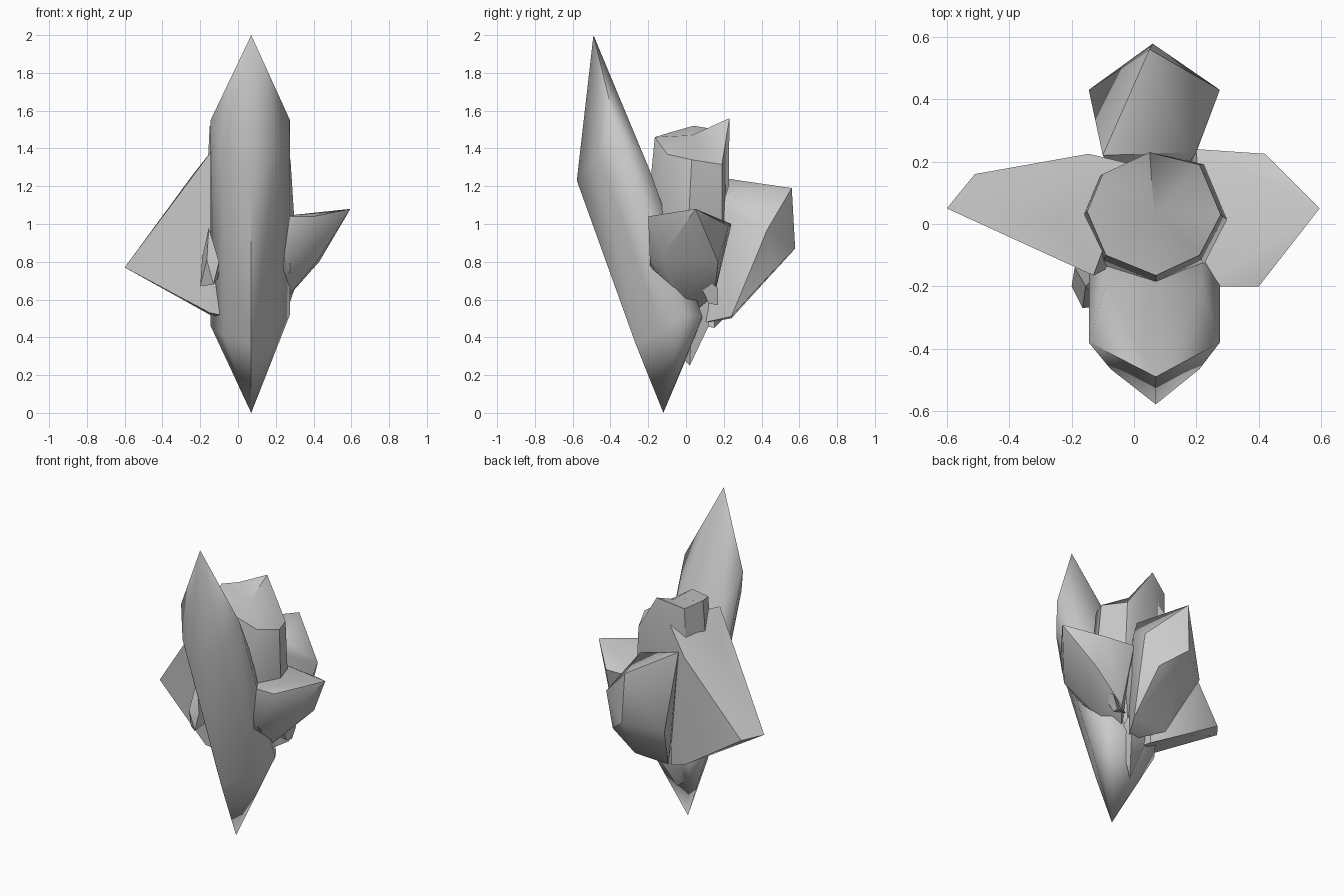
import bpy, bmesh, math


def finish(name, bm, smooth=40):
    bmesh.ops.recalc_face_normals(bm, faces=bm.faces)
    mesh = bpy.data.meshes.new(name)
    bm.to_mesh(mesh)
    bm.free()
    obj = bpy.data.objects.new(name, mesh)
    bpy.context.collection.objects.link(obj)
    bpy.ops.object.select_all(action='DESELECT')
    obj.select_set(True)
    bpy.context.view_layer.objects.active = obj
    bpy.ops.object.shade_smooth_by_angle(angle=math.radians(smooth))
    return obj


def prism(name, outline, low_z, lean, tip, tail, spread=1.0, centre=(0, 0), cap=False, smooth=40):
    """Leaning crystal: outline holds the upper corners, low_z the matching lower heights."""
    bm = bmesh.new()
    high = [bm.verts.new(p) for p in outline]
    low = []
    for (x, y, z), lz in zip(outline, low_z):
        low.append(bm.verts.new((centre[0] + (x - centre[0]) * spread,
                                 centre[1] + (y - centre[1]) * spread + lean * (lz - z), lz)))
    n = len(outline)
    peak, base = bm.verts.new(tip), bm.verts.new(tail)
    for i in range(n):
        j = (i + 1) % n
        bm.faces.new((low[i], low[j], high[j], high[i]))
        bm.faces.new((high[i], high[j], peak))
        bm.faces.new((low[j], low[i], base))
    return finish(name, bm, smooth)


def shard(name, points):
    """Faceted crystal wrapped around a few corner points."""
    bm = bmesh.new()
    for p in points:
        bm.verts.new(p)
    res = bmesh.ops.convex_hull(bm, input=bm.verts)
    loose = {g for g in res['geom_interior'] + res['geom_unused']
             if isinstance(g, bmesh.types.BMVert)}
    bmesh.ops.delete(bm, geom=list(loose), context='VERTS')
    return finish(name, bm)


# Tall five-sided front crystal leaning forward, pointed at both ends
prism("front_crystal",
      [(0.07, -0.578, 1.23), (0.21, -0.465, 1.37), (0.275, -0.38, 1.55), (0.215, -0.19, 1.28),
       (-0.09, -0.19, 1.28), (-0.145, -0.38, 1.55), (-0.075, -0.465, 1.37)],
      (0.37, 0.44, 0.52, 0.51, 0.50, 0.46, 0.41), -0.36,
      tip=(0.07, -0.49, 2.0), tail=(0.07, -0.12, 0.0), smooth=85)

# Upright centre crystal with a slanted top, widening downward
prism("centre_crystal",
      [(0.07, -0.165, 1.46), (0.21, -0.10, 1.37), (0.278, 0.03, 1.34), (0.21, 0.19, 1.315),
       (0.05, 0.23, 1.56), (-0.10, 0.16, 1.50), (-0.15, 0.04, 1.52), (-0.09, -0.10, 1.48)],
      (0.85,) * 8, 0.05, tip=(0.065, 0.03, 1.47), tail=(0.05, 0.02, 0.4),
      spread=1.15, centre=(0.07, 0.033))

# Back crystal leaning backward
shard("back_crystal", [
    (0.05, 0.56, 1.19), (0.06, 0.578, 0.87), (0.275, 0.43, 0.97), (-0.145, 0.43, 0.81),
    (0.20, 0.23, 1.07), (0.17, 0.23, 1.17), (-0.10, 0.22, 1.24), (0.20, 0.47, 0.76),
    (0.20, 0.24, 0.51), (-0.04, 0.24, 0.50), (0.10, 0.06, 0.47), (0.05, 0.0, 0.9)])

# Narrow tail beneath the back crystal
shard("tail", [
    (0.05, 0.02, 0.25), (0.0, -0.02, 0.29), (0.12, 0.12, 0.46), (0.14, 0.12, 0.60),
    (-0.02, 0.10, 0.50), (0.14, 0.03, 0.52), (0.0, 0.0, 0.6)])

# Right crystal
shard("right_crystal", [
    (0.595, 0.05, 1.08), (0.40, -0.20, 1.04), (0.42, 0.225, 0.99), (0.43, -0.13, 0.82),
    (0.43, 0.17, 0.80), (0.20, 0.24, 1.0), (0.22, -0.20, 1.04), (0.25, -0.19, 0.78),
    (0.27, 0.0, 0.62), (0.22, 0.15, 0.62), (0.10, 0.0, 0.50)])

# Left crystal, a broad wedge
shard("left_crystal", [
    (-0.60, 0.05, 0.77), (-0.51, 0.16, 0.75), (-0.13, -0.165, 1.40), (-0.24, 0.0, 1.26),
    (-0.145, 0.225, 1.22), (0.0, 0.19, 1.42), (-0.15, -0.12, 0.53), (-0.15, 0.22, 0.52),
    (0.0, 0.15, 0.45), (0.0, -0.1, 0.5)])

# Small chips around the base
shard("left_chip", [
    (-0.155, -0.20, 0.98), (-0.10, -0.26, 0.80), (-0.13, -0.26, 0.68), (-0.20, -0.20, 0.67),
    (-0.165, -0.27, 0.81), (-0.19, -0.14, 0.82), (-0.10, -0.14, 0.72)])
shard("right_chip", [
    (0.28, -0.19, 0.79), (0.275, -0.15, 0.74), (0.20, -0.15, 0.74), (0.22, -0.12, 0.80)])
shard("lower_chip", [
    (0.30, 0.03, 0.77), (0.27, 0.17, 0.57), (0.26, 0.12, 0.58),
    (0.30, 0.17, 0.66), (0.15, 0.10, 0.62)])
